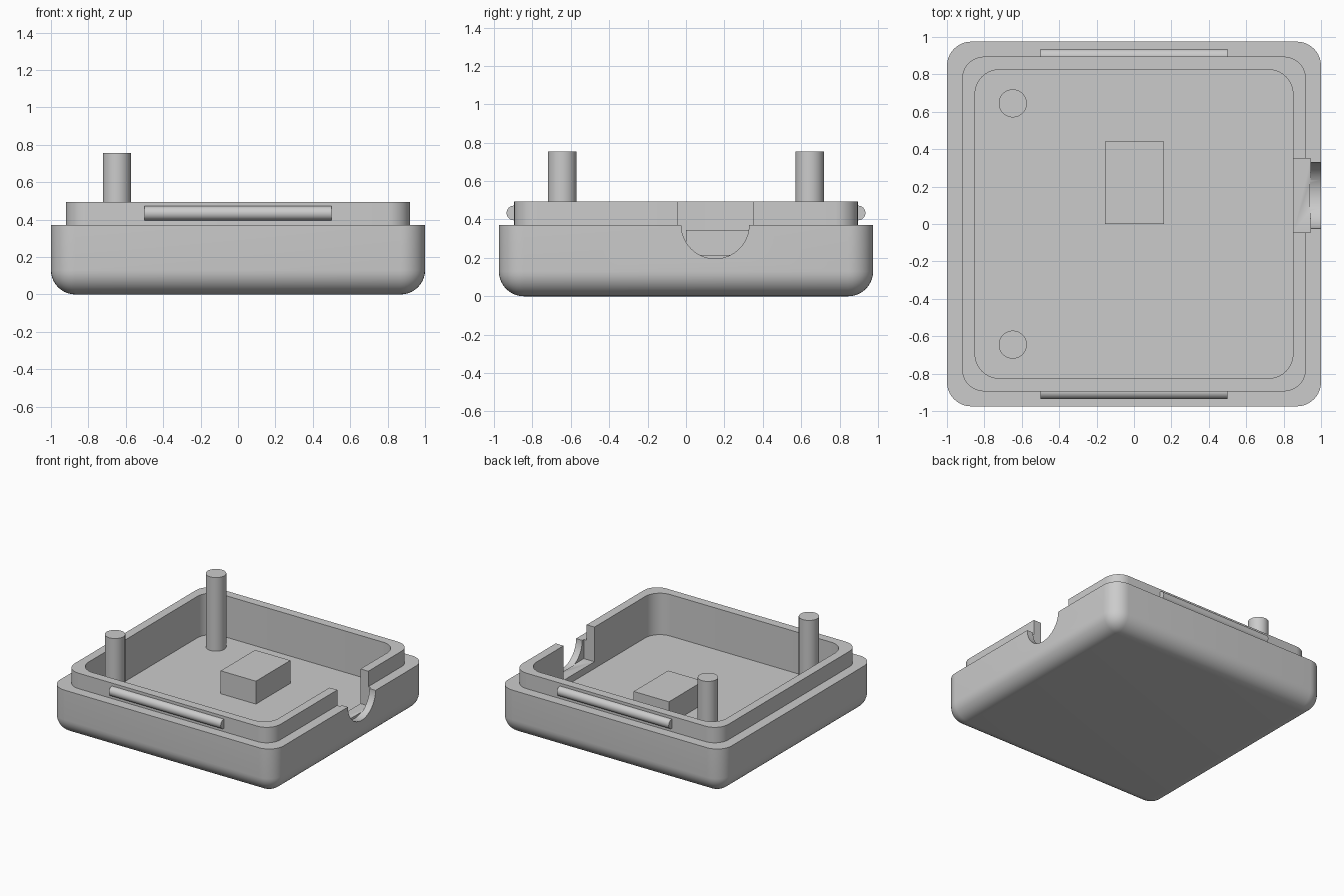
import bpy, bmesh, math
from mathutils import Matrix

cube = bpy.data.objects.get("Cube")
if cube:
    bpy.data.objects.remove(cube, do_unlink=True)

grey = bpy.data.materials.new("plain_grey")
grey.use_nodes = True
colour = (0.6, 0.6, 0.6, 1)
grey.diffuse_color = colour
grey.node_tree.nodes["Principled BSDF"].inputs["Base Color"].default_value = colour


def finish(name, bm):
    mesh = bpy.data.meshes.new(name)
    bmesh.ops.recalc_face_normals(bm, faces=bm.faces)
    bm.to_mesh(mesh)
    bm.free()
    mesh.materials.append(grey)
    obj = bpy.data.objects.new(name, mesh)
    bpy.context.collection.objects.link(obj)
    return obj


def box(name, x, y, z, radius=0, round_bottom=False):
    """Box from (min, max) ranges, with optional rounded upright and bottom edges."""
    bm = bmesh.new()
    bmesh.ops.create_cube(bm, size=1)
    for v in bm.verts:
        v.co = [lo if c < 0 else hi for c, (lo, hi) in zip(v.co, (x, y, z))]
    if radius:
        def rounded(e):
            a, b = e.verts
            upright = abs(a.co.z - b.co.z) > 1e-4
            bottom = max(a.co.z, b.co.z) < z[0] + 1e-4
            return upright or (round_bottom and bottom)
        bmesh.ops.bevel(bm, geom=[e for e in bm.edges if rounded(e)], offset=radius,
                        segments=10, profile=0.5, affect='EDGES')
    return finish(name, bm)


def cylinder(name, centre, radius, length, along_x=False):
    bm = bmesh.new()
    turn = Matrix.Rotation(math.pi / 2, 4, 'Y') if along_x else Matrix()
    bmesh.ops.create_cone(bm, cap_ends=True, segments=64, radius1=radius, radius2=radius,
                          depth=length, matrix=Matrix.Translation(centre) @ turn)
    return finish(name, bm)


def activate(obj):
    bpy.ops.object.select_all(action='DESELECT')
    obj.select_set(True)
    bpy.context.view_layer.objects.active = obj


def combine(target, helper, operation):
    helper.hide_render = True
    mod = target.modifiers.new(operation.title(), 'BOOLEAN')
    mod.operation = operation
    mod.solver = 'EXACT'
    mod.object = helper
    activate(target)
    bpy.ops.object.modifier_apply(modifier=mod.name)
    bpy.data.objects.remove(helper, do_unlink=True)


# Tray with a stepped rim and a hollow inside
tray = box("tray", (-1, 1), (-0.975, 0.975), (0, 0.37), 0.13, True)
combine(tray, box("rim", (-0.92, 0.92), (-0.895, 0.895), (0.25, 0.495), 0.12), 'UNION')
combine(tray, box("cavity", (-0.85, 0.85), (-0.825, 0.825), (0.16, 0.8), 0.13), 'DIFFERENCE')

# Side port: square pocket on the inside, round opening on the outside
combine(tray, box("pocket", (0.8, 0.945), (-0.045, 0.35), (0.215, 0.8)), 'DIFFERENCE')
combine(tray, cylinder("port", (1.04, 0.152, 0.373), 0.177, 0.2, True), 'DIFFERENCE')

parts = [tray]
# Snap ridges and posts, front and back
for side, label in ((-1, "front"), (1, "back")):
    parts.append(cylinder(label + "_snap_ridge", (0, side * 0.897, 0.434), 0.038, 1, True))
    parts.append(cylinder(label + "_post", (-0.648, side * 0.645, 0.4525), 0.075, 0.605))

# Block on the floor
box("floor_block", (-0.155, 0.16), (0, 0.44), (0.15, 0.345))

for part in parts:
    activate(part)
    bpy.ops.object.shade_smooth_by_angle(angle=math.radians(30))
